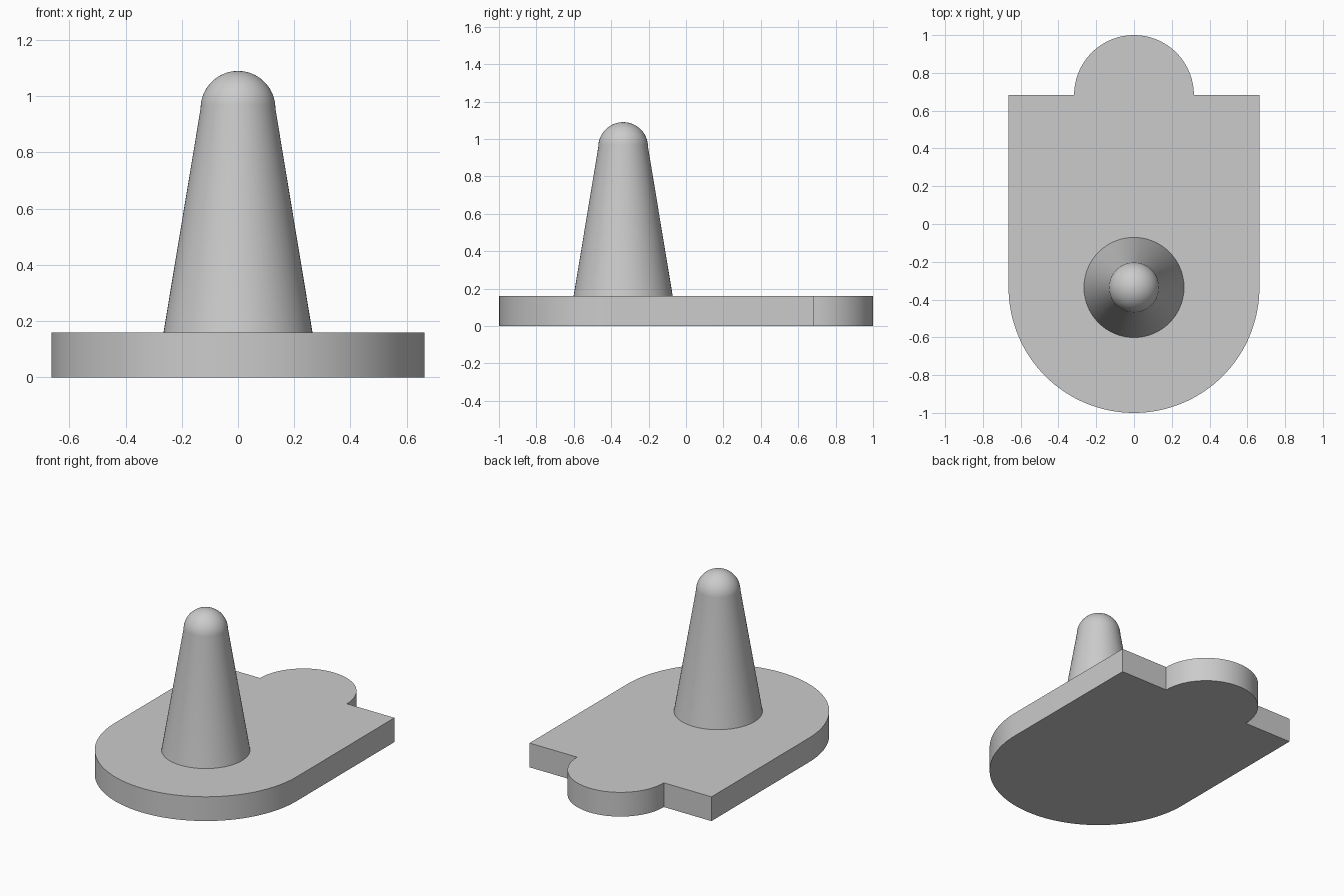
import bpy, bmesh
from math import sin, cos, pi, radians

cube = bpy.data.objects.get("Cube")
if cube:
    bpy.data.objects.remove(cube, do_unlink=True)

# Plain grey material
GREY = (0.6, 0.6, 0.6, 1)
grey = bpy.data.materials.new("plain grey")
grey.use_nodes = True
grey.diffuse_color = GREY
grey.node_tree.nodes["Principled BSDF"].inputs["Base Color"].default_value = GREY

THICK = 0.16
WIDE, TAB = 0.664, 0.317
ROUND_Y = -1 + WIDE
BACK_Y = 1 - TAB


def arc(cx, cy, r, start, end, steps):
    """Points along an arc, angles in radians."""
    angles = [start + (end - start) * i / steps for i in range(steps + 1)]
    return [(cx + r * cos(a), cy + r * sin(a)) for a in angles]


def finish(name, bm):
    bmesh.ops.recalc_face_normals(bm, faces=bm.faces)
    mesh = bpy.data.meshes.new(name)
    bm.to_mesh(mesh)
    bm.free()
    mesh.materials.append(grey)
    obj = bpy.data.objects.new(name, mesh)
    bpy.context.collection.objects.link(obj)
    bpy.ops.object.select_all(action="DESELECT")
    obj.select_set(True)
    bpy.context.view_layer.objects.active = obj
    bpy.ops.object.shade_smooth_by_angle(angle=radians(30))
    return obj


# Base plate: rounded front, square shoulders and a round tab at the back
outline = (arc(0, ROUND_Y, WIDE, pi, 2 * pi, 64)
           + [(WIDE, BACK_Y)]
           + arc(0, BACK_Y, TAB, 0, pi, 48)
           + [(-WIDE, BACK_Y)])
bm = bmesh.new()
face = bm.faces.new([bm.verts.new((x, y, 0)) for x, y in outline])
ext = bmesh.ops.extrude_face_region(bm, geom=[face], use_keep_orig=True)
top = [v for v in ext["geom"] if isinstance(v, bmesh.types.BMVert)]
bmesh.ops.translate(bm, verts=top, vec=(0, 0, THICK))
finish("base_plate", bm)

# Tapered peg with a domed tip, spun from its profile
TIP = 0.133
profile = [(0.265, THICK)] + arc(0, 1.09 - TIP, TIP, 0, pi / 2, 16)
bm = bmesh.new()
verts = [bm.verts.new((r, ROUND_Y, z)) for r, z in profile]
edges = [bm.edges.new(pair) for pair in zip(verts, verts[1:])]
bmesh.ops.spin(bm, geom=verts + edges, cent=(0, ROUND_Y, 0), axis=(0, 0, 1),
               angle=2 * pi, steps=64, use_duplicate=False)
bmesh.ops.remove_doubles(bm, verts=bm.verts, dist=0.0005)
finish("tapered_peg", bm)
